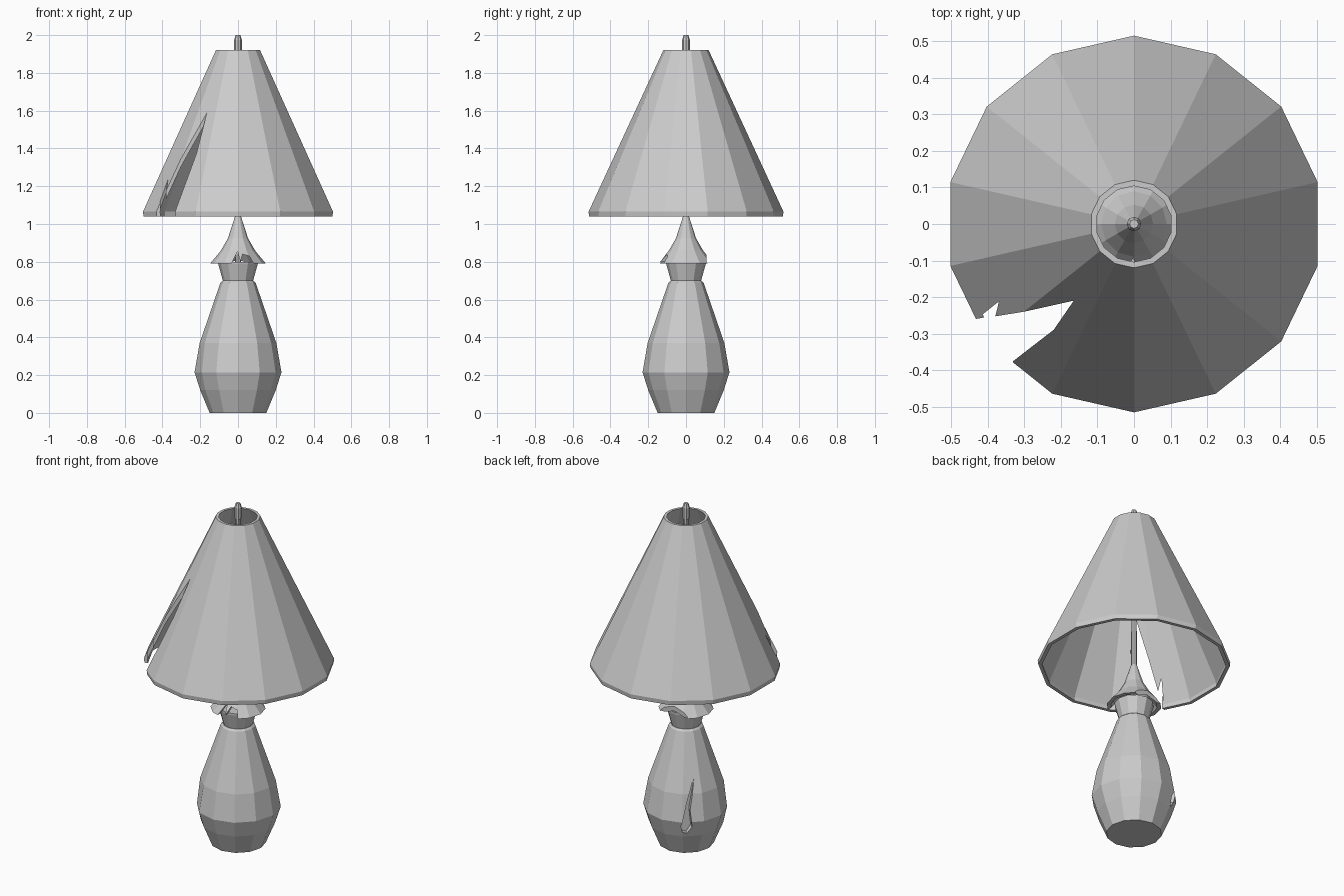
import bpy, bmesh
from math import sin, cos, pi, radians
from mathutils import Matrix

if "Cube" in bpy.data.objects:
    bpy.data.objects.remove(bpy.data.objects["Cube"])

def make(name, bm):
    bmesh.ops.recalc_face_normals(bm, faces=bm.faces)
    me = bpy.data.meshes.new(name)
    bm.to_mesh(me)
    bm.free()
    ob = bpy.data.objects.new(name, me)
    bpy.context.collection.objects.link(ob)
    return ob

def lathe(name, prof, n, closed=False, start=pi / 2):
    """Revolve (radius, z) points; closed makes a ring-shaped shell."""
    bm = bmesh.new()
    rings = [[bm.verts.new((r * cos(start + 2 * pi * k / n), r * sin(start + 2 * pi * k / n), z))
              for k in range(n)] for r, z in prof]
    pairs = list(zip(rings, rings[1:]))
    if closed:
        pairs.append((rings[-1], rings[0]))
    for a, b in pairs:
        for k in range(n):
            j = (k + 1) % n
            bm.faces.new((a[k], a[j], b[j], b[k]))
    if not closed:
        bm.faces.new(rings[0])
        bm.faces.new(rings[-1])
    return make(name, bm)

def cut(target, outline, lo, hi, mat=Matrix()):
    """Subtract a prism: outline in local xy, extruded from lo to hi in local z."""
    bm = bmesh.new()
    a = [bm.verts.new((x, y, lo)) for x, y in outline]
    b = [bm.verts.new((x, y, hi)) for x, y in outline]
    bm.faces.new(a)
    bm.faces.new(b)
    for i in range(len(a)):
        j = (i + 1) % len(a)
        bm.faces.new((a[i], a[j], b[j], b[i]))
    bmesh.ops.transform(bm, matrix=mat, verts=bm.verts)
    cutter = make(target.name + "_cutter", bm)
    cutter.hide_render = True
    cutter.hide_set(True)
    m = target.modifiers.new("cut", 'BOOLEAN')
    m.object = cutter
    m.operation = 'DIFFERENCE'
    m.solver = 'EXACT'

def facing(deg):
    """Local x = sideways, y = up, z = outward in the given direction."""
    return Matrix.Rotation(radians(deg + 90), 4, 'Z') @ Matrix.Rotation(pi / 2, 4, 'X')

# vase-shaped base with a flat dent and a long chip
base = lathe("base", [(0.15, 0), (0.20, 0.12), (0.23, 0.215), (0.203, 0.37),
                      (0.093, 0.69), (0.082, 0.70)], 12)
for v in base.data.vertices:
    if abs(v.co.z - 0.215) < 0.01 and v.co.x < -0.15 and v.co.y < -0.05:
        v.co.x *= 0.96
        v.co.y *= 0.96
cut(base, [(0.017, 0.47), (-0.03, 0.33), (-0.065, 0.19), (-0.055, 0.15),
           (-0.03, 0.14), (-0.005, 0.18), (-0.015, 0.28)], 0.17, 0.4, facing(135))

# flared neck
lathe("neck", [(0.08, 0.70), (0.105, 0.79), (0.105, 0.80)], 12)

# pointed cap, a thin shell with a broken lower edge
cap = lathe("cap", [(0.148, 0.79), (0.09, 0.86), (0.053, 0.925), (0.016, 1.04), (0.008, 1.04),
                    (0.04, 0.91), (0.075, 0.85), (0.125, 0.79)], 12, closed=True)
cut(cap, [(-0.05, 0.76), (-0.03, 0.80), (-0.002, 0.855), (0.012, 0.80), (0.025, 0.84),
          (0.06, 0.83), (0.10, 0.76)], 0.04, 0.3, facing(-90))
cut(cap, [(-0.09, 0.7), (0.09, 0.7), (0.08, 0.9), (-0.08, 0.9)], 0.108, 0.3, facing(90))

# stem and finial
lathe("stem", [(0.016, 0.80), (0.013, 1.92)], 8)
lathe("finial", [(0.02, 1.91), (0.02, 1.975), (0.012, 2.0)], 8)

# conical shade with a jagged tear
shade = lathe("shade", [(0.513, 1.04), (0.516, 1.065), (0.12, 1.92), (0.104, 1.92),
                        (0.495, 1.065), (0.493, 1.04)], 14, closed=True)
cut(shade, [(-0.165, -0.21), (-0.22, -0.29), (-0.285, -0.34), (-0.33, -0.375), (-0.45, -0.51),
            (-0.60, -0.36), (-0.432, -0.26), (-0.41, -0.256), (-0.415, -0.248), (-0.37, -0.212),
            (-0.38, -0.253), (-0.30, -0.24)], 0.9, 1.9)
